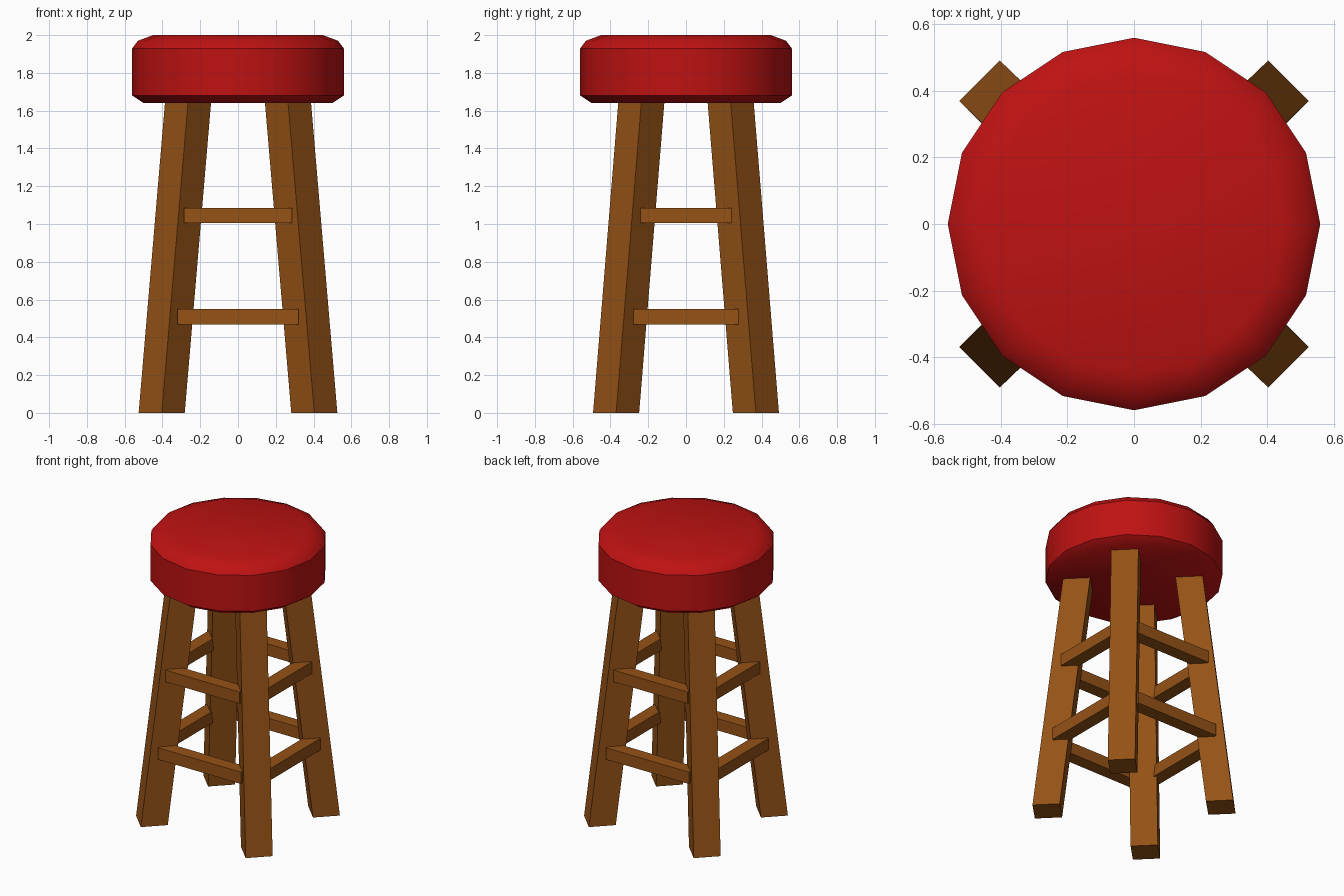
import bpy, bmesh
from math import cos, sin, pi, radians

if "Cube" in bpy.data.objects:
    bpy.data.objects.remove(bpy.data.objects["Cube"])


def material(name, rgb):
    m = bpy.data.materials.new(name)
    m.diffuse_color = (*rgb, 1)
    m.use_nodes = True
    m.node_tree.nodes["Principled BSDF"].inputs["Base Color"].default_value = m.diffuse_color
    return m


WOOD = material("wood", (0.30, 0.085, 0.008))
RED = material("red_cushion", (0.52, 0.006, 0.006))


def loft(name, rings, mat):
    """Skin a stack of equal-sized point rings (bottom to top) and cap both ends."""
    bm = bmesh.new()
    loops = [[bm.verts.new(p) for p in ring] for ring in rings]
    n = len(loops[0])
    for a, b in zip(loops, loops[1:]):
        for i in range(n):
            j = (i + 1) % n
            bm.faces.new((a[i], a[j], b[j], b[i]))
    bm.faces.new(loops[0][::-1])
    bm.faces.new(loops[-1])
    bmesh.ops.recalc_face_normals(bm, faces=bm.faces)
    mesh = bpy.data.meshes.new(name)
    bm.to_mesh(mesh)
    bm.free()
    obj = bpy.data.objects.new(name, mesh)
    obj.data.materials.append(mat)
    bpy.context.collection.objects.link(obj)
    return obj


def ring(cx, cy, z, r, n):
    return [(cx + r * cos(2 * pi * i / n), cy + r * sin(2 * pi * i / n), z) for i in range(n)]


def box(name, x0, x1, y0, y1, z0, z1, mat):
    corners = [(x0, y0), (x1, y0), (x1, y1), (x0, y1)]
    return loft(name, [[(x, y, z) for x, y in corners] for z in (z0, z1)], mat)


# Seat: 16-sided cushion with bevelled rims
profile = [(0.50, 1.64), (0.56, 1.68), (0.56, 1.93), (0.53, 1.97), (0.45, 2.0)]
seat = loft("seat", [ring(0, 0, z, r, 16) for r, z in profile], RED)
bpy.context.view_layer.objects.active = seat
seat.select_set(True)
bpy.ops.object.shade_smooth_by_angle(angle=radians(35))
seat.select_set(False)

# Splayed legs: square section turned 45 degrees
for sy, fb in ((-1, "front"), (1, "back")):
    for sx, lr in ((-1, "left"), (1, "right")):
        loft(f"{fb}_{lr}_leg",
             [ring(sx * 0.404, sy * 0.37, 0, 0.122, 4),
              ring(sx * 0.264, sy * 0.236, 1.65, 0.122, 4)], WOOD)

# Rungs: half length and outer face for each level, front/back then sides
DEPTH = 0.09
levels = [("lower", 0.468, 0.55, 0.32, 0.425, 0.278, 0.44),
          ("upper", 1.004, 1.086, 0.285, 0.39, 0.241, 0.40)]
for level, z0, z1, hx, oy, hy, ox in levels:
    for s, fb, lr in ((-1, "front", "left"), (1, "back", "right")):
        ya, yb = sorted((s * oy, s * (oy - DEPTH)))
        box(f"{fb}_{level}_rung", -hx, hx, ya, yb, z0, z1, WOOD)
        xa, xb = sorted((s * ox, s * (ox - DEPTH)))
        box(f"{lr}_{level}_rung", xa, xb, -hy, hy, z0, z1, WOOD)
